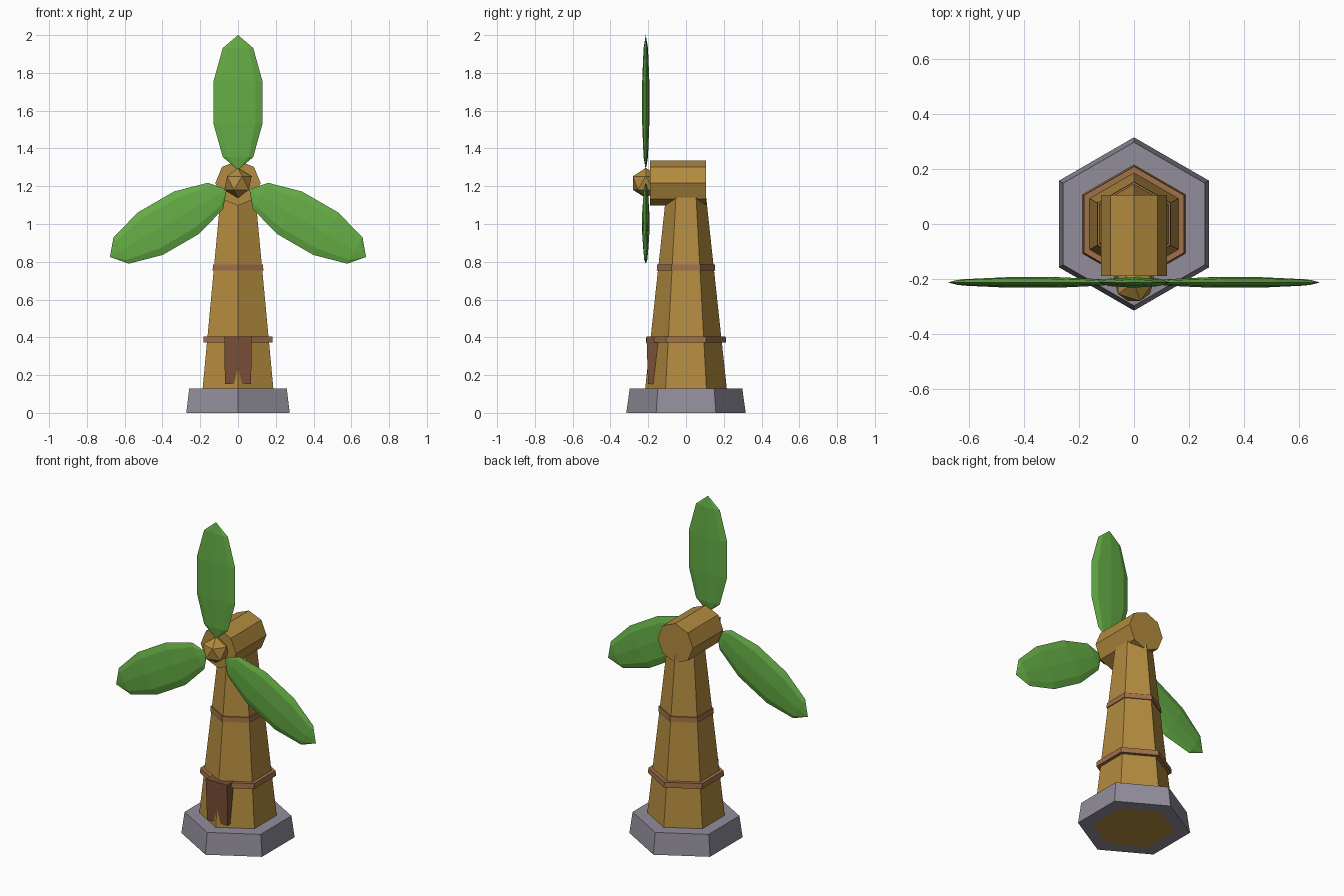
import bpy, bmesh, math
from mathutils import Matrix

if "Cube" in bpy.data.objects:
    bpy.data.objects.remove(bpy.data.objects["Cube"])


def material(name, rgb):
    m = bpy.data.materials.new(name)
    m.diffuse_color = (*rgb, 1)
    m.use_nodes = True
    m.node_tree.nodes["Principled BSDF"].inputs["Base Color"].default_value = m.diffuse_color
    return m


WOOD = material("wood", (0.45, 0.26, 0.05))
TRIM = material("trim", (0.35, 0.16, 0.07))
DOOR = material("door_wood", (0.2, 0.08, 0.04))
STONE = material("stone", (0.29, 0.27, 0.33))
LEAF = material("leaf", (0.13, 0.42, 0.06))


def finish(name, bm, mat, matrix=Matrix()):
    bmesh.ops.transform(bm, matrix=matrix, verts=bm.verts)
    bmesh.ops.recalc_face_normals(bm, faces=bm.faces)
    me = bpy.data.meshes.new(name)
    bm.to_mesh(me)
    bm.free()
    me.materials.append(mat)
    ob = bpy.data.objects.new(name, me)
    bpy.context.collection.objects.link(ob)
    return ob


def prism(name, sides, rings, mat, matrix=Matrix(), closed_loop=False):
    """Stack of (radius, height) polygons with a corner on the y axis."""
    bm = bmesh.new()
    loops = []
    for r, z in rings:
        loops.append([bm.verts.new((r * math.sin(2 * math.pi * i / sides),
                                    r * math.cos(2 * math.pi * i / sides), z))
                      for i in range(sides)])
    pairs = list(zip(loops, loops[1:]))
    if closed_loop:
        pairs.append((loops[-1], loops[0]))
    else:
        bm.faces.new(loops[0])
        bm.faces.new(loops[-1])
    for a, b in pairs:
        for i in range(sides):
            j = (i + 1) % sides
            bm.faces.new((a[i], a[j], b[j], b[i]))
    return finish(name, bm, mat, matrix)


# Stone footing, a hexagonal collar around the tower
prism("stone_base", 6, [(0.23, 0), (0.316, 0), (0.298, 0.13), (0.215, 0.13)],
      STONE, closed_loop=True)

# Tapered tower and its two trim bands
prism("tower", 6, [(0.23, 0), (0.107, 1.14)], WOOD)
prism("lower_band", 6, [(0.212, 0.372), (0.21, 0.404)], TRIM)
prism("upper_band", 6, [(0.155, 0.754), (0.153, 0.785)], TRIM)

# Octagonal head lying along y
AXLE_Z = 1.217
prism("head", 8, [(0.12, -0.105), (0.12, 0.19)], WOOD,
      Matrix.Translation((0, 0, AXLE_Z)) @ Matrix.Rotation(math.pi / 2, 4, 'X'))

# Door slab, slightly wider and further out at the top
bm = bmesh.new()
bmesh.ops.create_cube(bm, size=1)
for v in bm.verts:
    top = v.co.z > 0
    v.co.x *= 0.146 if top else 0.138
    v.co.y = -0.12 if v.co.y > 0 else (-0.209 if top else -0.201)
    v.co.z = 0.405 if top else 0.152
finish("door", bm, DOOR)

# Hub
PIVOT = Matrix.Translation((0, -0.213, AXLE_Z))
bm = bmesh.new()
bmesh.ops.create_icosphere(bm, subdivisions=1, radius=0.08)
finish("hub", bm, WOOD, PIVOT)

# Three flattened leaf-shaped blades around the hub
for k in range(3):
    bm = bmesh.new()
    bmesh.ops.create_uvsphere(bm, u_segments=8, v_segments=5, radius=1)
    finish(f"blade_{k + 1}", bm, LEAF,
           PIVOT @ Matrix.Rotation(k * 2 * math.pi / 3, 4, 'Y')
           @ Matrix.Translation((0, 0, 0.426))
           @ Matrix.Diagonal((0.137, 0.02, 0.357, 1)))
